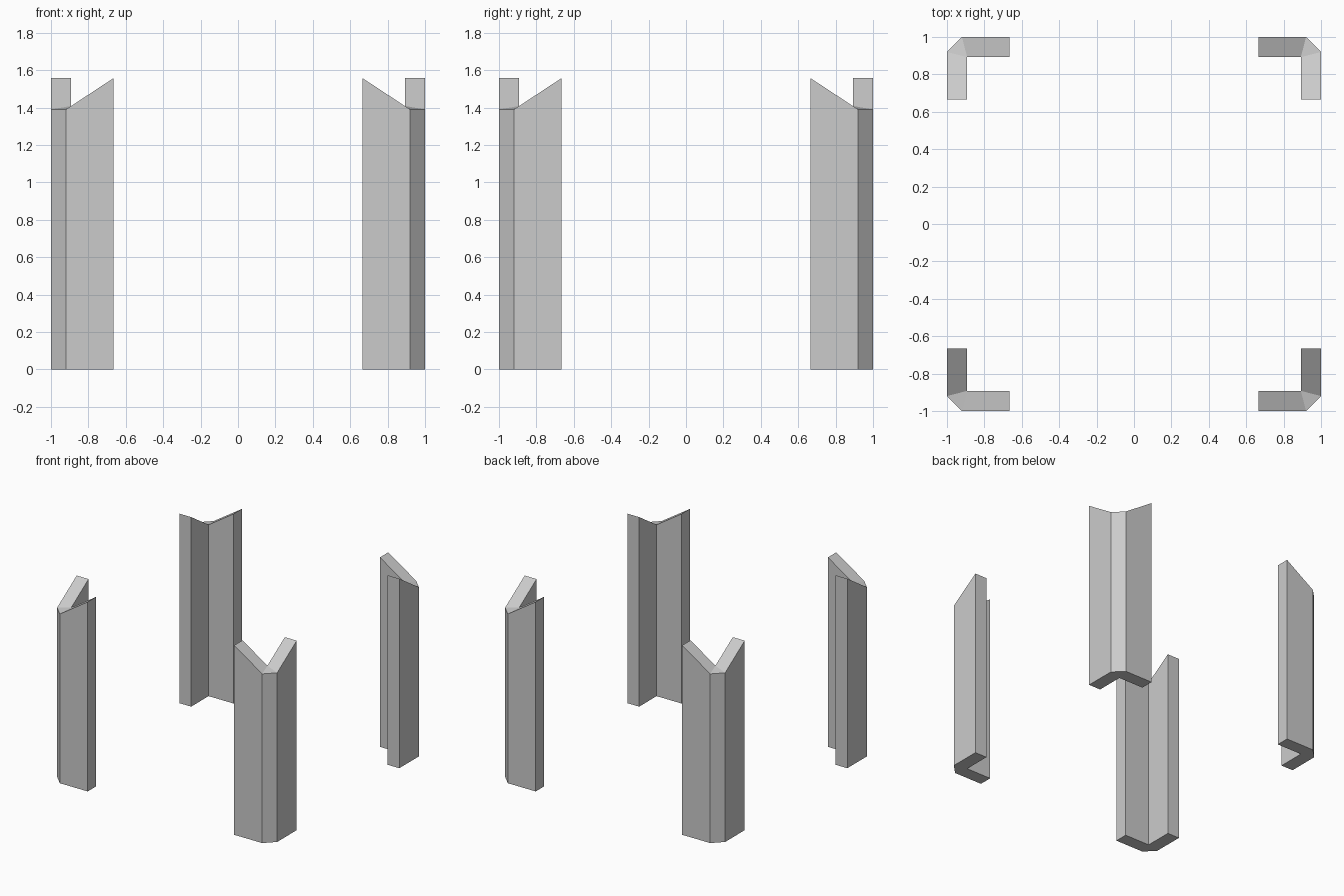
import bpy, bmesh

if "Cube" in bpy.data.objects:
    bpy.data.objects.remove(bpy.data.objects["Cube"])

END, CUT, INNER = 0.666, 0.92, 0.892   # arm end, chamfer start, inner face
LOW, HIGH = 1.39, 1.557                # top height at the corner and arm ends

# L-shaped cross-section with a chamfered outer corner
PROFILE = [(END, 1), (END, INNER), (INNER, INNER), (INNER, END),
           (1, END), (1, CUT), (CUT, 1)]


def top_height(x, y):
    """Top rises along each arm towards its free end."""
    d = min(x, y)
    return LOW + (HIGH - LOW) * max(0, CUT - d) / (CUT - END)


def corner_post(name, sx, sy):
    bm = bmesh.new()
    low = [bm.verts.new((sx * x, sy * y, 0)) for x, y in PROFILE]
    top = [bm.verts.new((sx * x, sy * y, top_height(x, y))) for x, y in PROFILE]
    n = len(PROFILE)
    bm.faces.new(low)
    for i in range(n):
        j = (i + 1) % n
        bm.faces.new((low[i], low[j], top[j], top[i]))
    # two sloped arm tops and the small corner triangle
    for ids in ((0, 1, 2, 6), (2, 3, 4, 5), (2, 5, 6)):
        bm.faces.new([top[i] for i in ids])
    bmesh.ops.recalc_face_normals(bm, faces=bm.faces)
    mesh = bpy.data.meshes.new(name)
    bm.to_mesh(mesh)
    bm.free()
    bpy.context.collection.objects.link(bpy.data.objects.new(name, mesh))


# One post in each corner
for side, sx in (("left", -1), ("right", 1)):
    for end, sy in (("front", -1), ("back", 1)):
        corner_post(f"{end}_{side}_corner_post", sx, sy)
